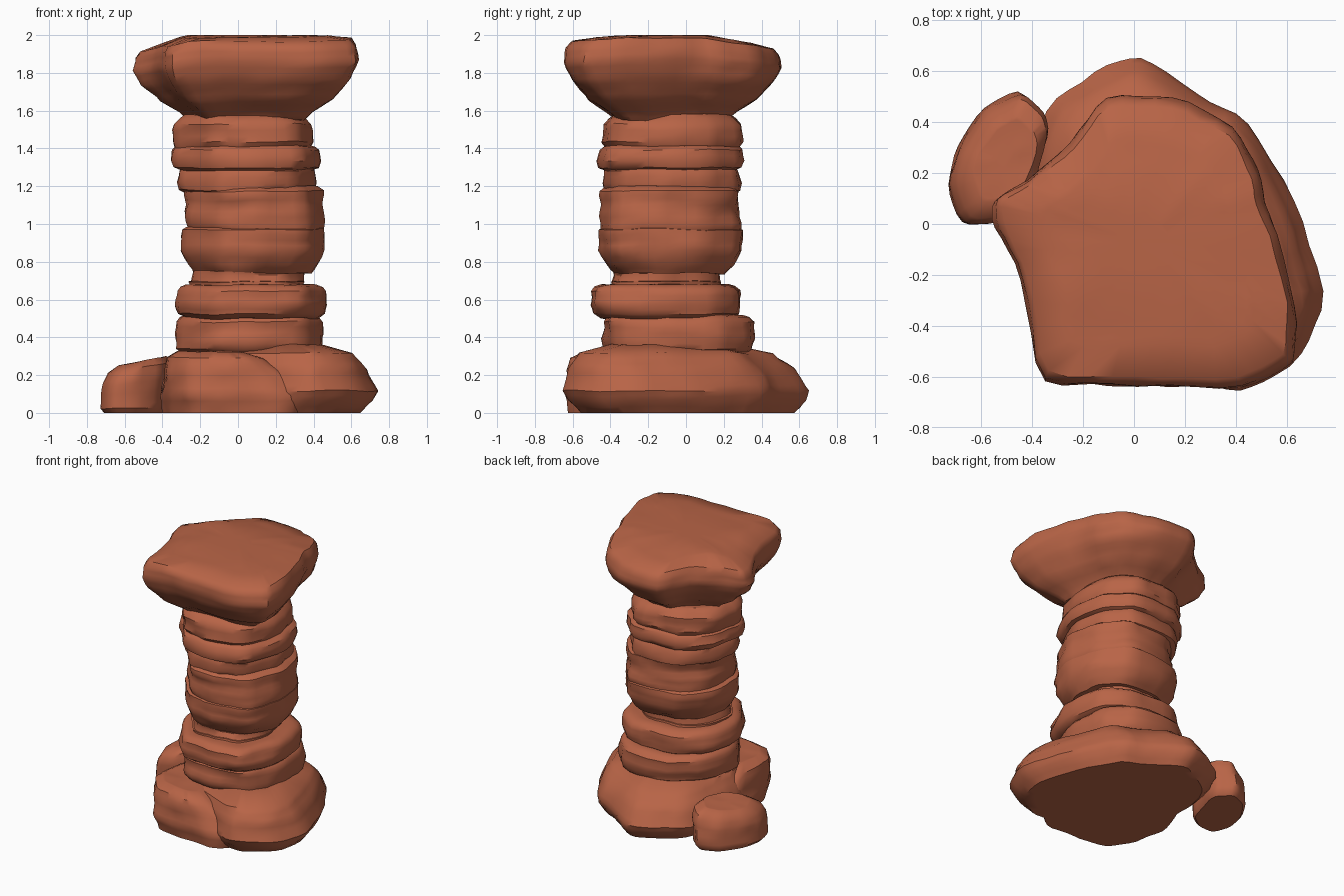
import bpy
import bmesh
from mathutils import Vector, noise

default_cube = bpy.data.objects.get("Cube")
if default_cube:
    bpy.data.objects.remove(default_cube, do_unlink=True)

# One red sandstone colour for every rock
COLOUR = (0.48, 0.128, 0.062, 1.0)
stone = bpy.data.materials.new("red_sandstone")
stone.use_nodes = True
stone.diffuse_color = COLOUR
shader = stone.node_tree.nodes["Principled BSDF"]
shader.inputs["Base Color"].default_value = COLOUR
shader.inputs["Roughness"].default_value = 0.9


def bounds(points):
    """Return the low and high corners of a plan outline."""
    xs, ys = zip(*points)
    return Vector((min(xs), min(ys))), Vector((max(xs), max(ys)))


def worn_outline(outline, parts, wear):
    """Divide each side of a plan outline and round its corners a little."""
    points = []
    for start, end in zip(outline, outline[1:] + outline[:1]):
        a, b = Vector(start), Vector(end)
        points += [a.lerp(b, i / parts) for i in range(parts)]
    for _ in range(wear):
        points = [(points[i - 1] + p * 2 + points[(i + 1) % len(points)]) / 4
                  for i, p in enumerate(points)]
    return points


def split_profile(profile, height, step):
    """Add levels between the given (height fraction, scale) pairs."""
    levels = []
    for (t, s), (u, r) in zip(profile, profile[1:]):
        count = max(1, round((u - t) * height / step))
        levels += [(t + (u - t) * i / count, s + (r - s) * i / count)
                   for i in range(count)]
    return levels + [profile[-1]]


def weather(p, rough, strata):
    """Push a point about with broad lumps and horizontal bedding ridges."""
    lump = noise.noise_vector(p * 4) * rough
    chip = noise.noise_vector(p * 11) * rough * 0.5
    bed = noise.noise(Vector((p.x * 2, p.y * 2, p.z * 17))) * strata
    out = Vector((p.x, p.y, 0)).normalized()
    moved = p + (lump + chip) * Vector((1, 1, 0.45)) + out * bed
    moved.z = 0 if p.z < 0.001 else min(2, max(0, moved.z))
    return moved


def rock(name, outline, low, high, profile, box=None, lean=(0, 0),
         droops=(), wear=1, rough=0.022, strata=0.014):
    """Loft a plan outline through a side profile; box = x0, x1, y0, y1.
    Each droop (direction, start, slope) lowers the top past start."""
    if box:
        corner, far = Vector(box[::2]), Vector(box[1::2])
    else:
        corner, far = bounds(outline)
    centre = (corner + far) / 2
    worn = worn_outline(outline, 4, wear)
    worn_low, worn_high = bounds(worn)
    span, size = worn_high - worn_low, far - corner
    stretch = Vector((size.x / span.x, size.y / span.y))
    plan = [(p - (worn_low + worn_high) / 2) * stretch for p in worn]

    levels = split_profile(profile, high - low, 0.03)
    inner = (0.25, 0.5, 0.75, 0.92)
    first, last = levels[0], levels[-1]
    levels = ([(first[0], first[1] * k) for k in inner] + levels
              + [(last[0], last[1] * k) for k in reversed(inner)])

    bm = bmesh.new()
    rings = []
    for t, s in levels:
        shift = centre + Vector(lean) * t * t
        ring = []
        for p in plan:
            q = p * s + shift
            fall = sum(slope * max(0, q.dot(Vector(way)) - start)
                       for way, start, slope in droops)
            point = Vector((q.x, q.y, low + (high - low) * t - fall * t))
            ring.append(bm.verts.new(weather(point, rough, strata)))
        rings.append(ring)
    n = len(plan)
    for a, b in zip(rings, rings[1:]):
        for i in range(n):
            j = (i + 1) % n
            bm.faces.new((a[i], a[j], b[j], b[i]))
    bm.faces.new(rings[0][::-1])
    bm.faces.new(rings[-1])
    bmesh.ops.recalc_face_normals(bm, faces=bm.faces)

    mesh = bpy.data.meshes.new(name)
    bm.to_mesh(mesh)
    bm.free()
    mesh.materials.append(stone)
    obj = bpy.data.objects.new(name, mesh)
    bpy.context.collection.objects.link(obj)
    bpy.ops.object.select_all(action="DESELECT")
    obj.select_set(True)
    bpy.context.view_layer.objects.active = obj
    bpy.ops.object.shade_smooth_by_angle(angle=0.7)


LEFTWARD, BACKWARD, FORWARD = (-1, 0), (0, 1), (0, -1)

# Boulders at the foot
main_plan = [(.02, .66), (-.15, .6), (-.36, .45), (-.41, .1), (-.4, -.12),
             (-.28, -.38), (.08, -.5), (.3, -.63), (.44, -.65), (.65, -.5),
             (.73, -.27), (.6, .1), (.45, .41), (.25, .5)]
rock("main_boulder", main_plan, 0, .36,
     [(0, .86), (.18, .96), (.32, 1), (.65, .92), (.88, .8), (1, .5)],
     lean=(0, -.08), wear=2, strata=0)

front_plan = [(-.39, -.42), (-.27, -.61), (-.05, -.64), (.2, -.64),
              (.36, -.55), (.2, -.1), (-.2, .1), (-.36, .1), (-.42, -.2)]
rock("front_boulder", front_plan, 0, .325,
     [(0, .93), (.3, .97), (.7, .82), (.9, .66), (1, .45)],
     lean=(-.11, -.1), strata=0)

side_plan = [(-.68, 0), (-.55, .01), (-.42, .1), (-.35, .35), (-.37, .43),
             (-.46, .51), (-.6, .44), (-.7, .3), (-.73, .16)]
rock("side_boulder", side_plan, 0, .3,
     [(0, .9), (.1, 1), (.7, .98), (.88, .9), (1, .66)],
     lean=(.03, 0), droops=[(LEFTWARD, .38, .2)], rough=.016, strata=0)

# Column of stacked slabs, all sharing one rough plan
slab_plan = [(-1, -.25), (-.48, -.95), (.1, -1), (.76, -.87), (1, -.2),
             (.94, .52), (.5, .98), (-.4, .95), (-.9, .5)]
rounded = [(0, .86), (.14, .97), (.4, 1), (.82, .98), (.94, .93), (1, .85)]
belly = [(0, .78), (.2, .9), (.5, 1), (.95, 1), (1, .94)]
straight = [(0, .96), (.1, 1), (.6, .97), (.9, .98), (1, .9)]
tapered = [(0, .94), (.2, 1), (.72, .99), (.88, .93), (1, .85)]

slabs = [
    ("bottom_slab", .31, .52, rounded, (-.33, .45, -.44, .36)),
    ("second_slab", .5, .68, rounded, (-.33, .47, -.5, .3)),
    ("thin_slab", .65, .7, straight, (-.26, .35, -.4, .2)),
    ("thin_upper_slab", .69, .76, straight, (-.24, .34, -.39, .19)),
    ("lower_body", .74, .98, belly, (-.31, .45, -.46, .29)),
    ("upper_body", .95, 1.2, straight, (-.28, .45, -.45, .28)),
    ("neck_slab", 1.16, 1.31, rounded, (-.31, .41, -.43, .29)),
    ("ledge_slab", 1.28, 1.42, rounded, (-.35, .43, -.46, .31)),
    ("top_slab", 1.4, 1.58, tapered, (-.35, .4, -.44, .3)),
]
for name, low, high, profile, box in slabs:
    rock(name, slab_plan, low, high, profile, box)

# Broad overhanging capstone with a drooping spur
cap_plan = [(-.37, -.64), (0, -.63), (.44, -.64), (.63, -.55), (.64, -.33),
            (.52, .05), (.5, .2), (.4, .38), (.15, .5), (-.12, .5),
            (-.25, .32), (-.42, .17), (-.55, .1), (-.55, 0), (-.45, -.2)]
rock("capstone", cap_plan, 1.55, 2,
     [(0, .52), (.1, .6), (.25, .77), (.5, .93), (.72, 1), (.9, .98),
      (.97, .94), (1, .72)],
     droops=[(LEFTWARD, .25, .3), (BACKWARD, .1, .17), (FORWARD, .3, .07)],
     rough=.018, strata=.008)
